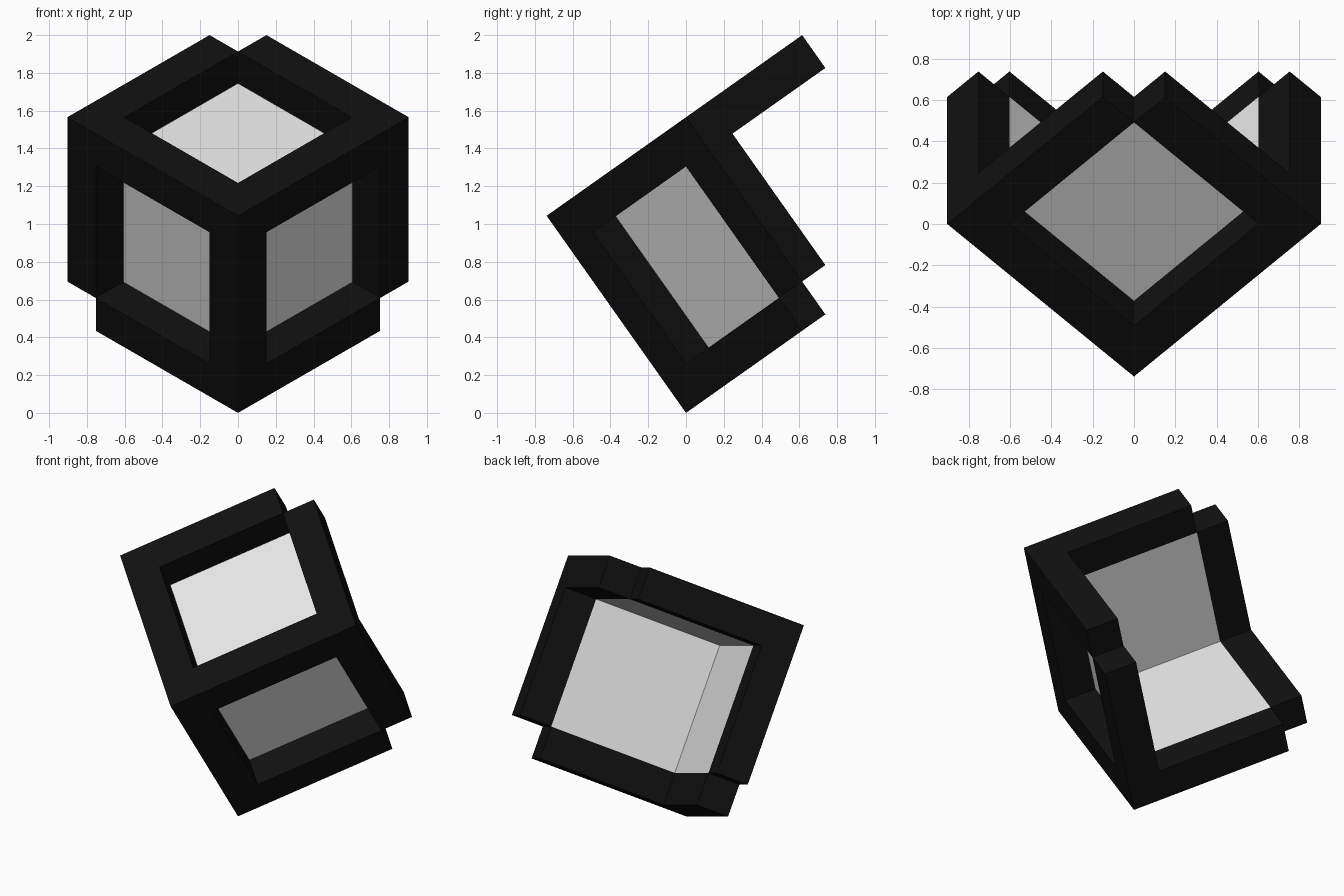
import bpy
import bmesh
from math import sqrt
from mathutils import Vector, Matrix

cube = bpy.data.objects.get("Cube")
if cube:
    bpy.data.objects.remove(cube, do_unlink=True)

# One grid unit is a sixth of the cube edge; total height is 2
S = 2 / (11 / sqrt(6) + 6 * sqrt(2 / 3))
CORNER = Vector((0, -6 * S / sqrt(3), 6 * S * sqrt(2 / 3)))

# Cube edges leaving the front corner: to the left, to the right, downwards
AXES = Matrix((
    (1 / sqrt(2), 1 / sqrt(3), 1 / sqrt(6)),
    (-1 / sqrt(2), 1 / sqrt(3), 1 / sqrt(6)),
    (0, 1 / sqrt(3), -sqrt(2 / 3)),
)).transposed()


def material(name, value):
    mat = bpy.data.materials.new(name)
    mat.use_nodes = True
    color = (value, value, value, 1)
    mat.diffuse_color = color
    mat.node_tree.nodes["Principled BSDF"].inputs["Base Color"].default_value = color
    return mat


BLACK = material("black", 0.0055)
GREY = material("light grey", 0.8)


def block(name, spans, mat):
    """Box given by its (start, end) span on each tilted axis, in grid units."""
    bm = bmesh.new()
    bmesh.ops.create_cube(bm, size=1)
    for v in bm.verts:
        local = Vector([lo + (c + 0.5) * (hi - lo) for c, (lo, hi) in zip(v.co, spans)])
        v.co = CORNER + AXES @ (local * S)
    bmesh.ops.recalc_face_normals(bm, faces=bm.faces)
    mesh = bpy.data.meshes.new(name)
    bm.to_mesh(mesh)
    bm.free()
    mesh.materials.append(mat)
    obj = bpy.data.objects.new(name, mesh)
    bpy.context.collection.objects.link(obj)
    return obj


# Front corner where the three plates meet
block("corner_block", [(0, 1)] * 3, BLACK)

# Beams along the three shared cube edges
for i, side in enumerate(("left", "right", "lower")):
    spans = [(0, 1)] * 3
    spans[i] = (1, 6)
    block(side + "_edge_beam", spans, BLACK)

# Each plate: two outer rails with an open far corner, and an inset panel
for i, side in enumerate(("right", "left", "top")):
    j, k = (i + 1) % 3, (i + 2) % 3
    for n, (far, along) in enumerate(((j, k), (k, j)), 1):
        spans = [(0, 1)] * 3
        spans[far] = (5, 6)
        spans[along] = (1, 5)
        block(f"{side}_outer_rail_{n}", spans, BLACK)
    spans = [(1, 5)] * 3
    spans[i] = (0.97, 1)
    block(side + "_panel", spans, GREY)
